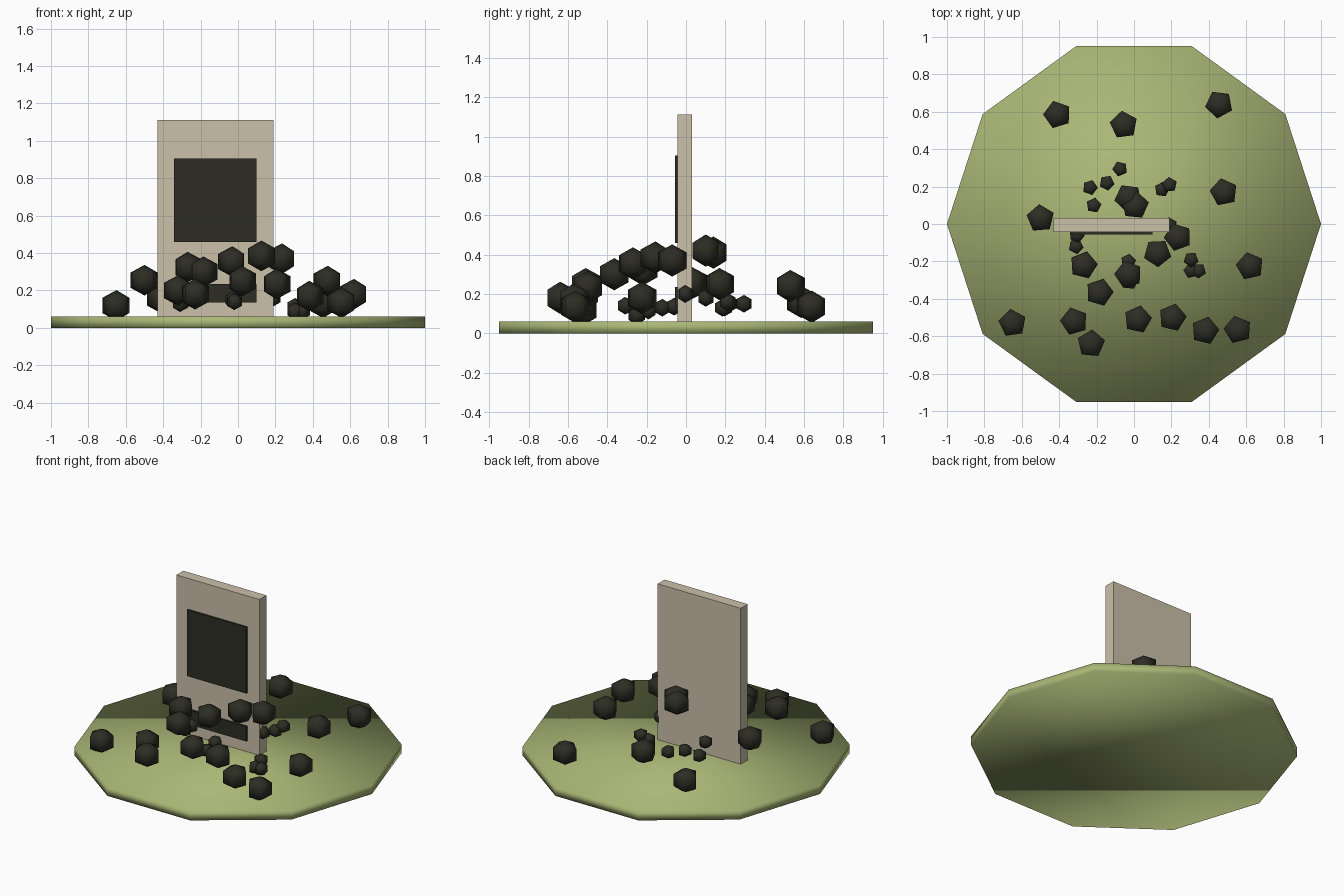
import bpy
import random

if "Cube" in bpy.data.objects:
    bpy.data.objects.remove(bpy.data.objects["Cube"])

random.seed(4)


def material(name, rgb):
    m = bpy.data.materials.new(name)
    m.diffuse_color = (*rgb, 1)
    m.use_nodes = True
    m.node_tree.nodes["Principled BSDF"].inputs["Base Color"].default_value = m.diffuse_color
    return m


GREEN = material("moss green", (0.40, 0.47, 0.18))
STONE = material("pale stone", (0.60, 0.53, 0.40))
DARK = material("dark soot", (0.026, 0.026, 0.018))


def finish(name, mat, smooth=False):
    ob = bpy.context.object
    ob.name = name
    ob.data.materials.append(mat)
    if smooth:
        bpy.ops.object.shade_smooth()
    return ob


def box(name, mat, x, y, z):
    """Box from (min, max) ranges."""
    bpy.ops.mesh.primitive_cube_add(size=1, location=[sum(r) / 2 for r in (x, y, z)])
    bpy.context.object.scale = [r[1] - r[0] for r in (x, y, z)]
    return finish(name, mat)


def pebble(name, radius, loc):
    """Five-sided ball with pointed top and bottom."""
    bpy.ops.mesh.primitive_uv_sphere_add(segments=5, ring_count=3, radius=radius,
                                         location=loc, rotation=(0, 0, random.uniform(0, 1.26)))
    bpy.context.object.scale.z = 0.93
    return finish(name, DARK, True)


# Ten-sided ground disc, softly shaded over the rim
bpy.ops.mesh.primitive_cylinder_add(vertices=10, radius=1, depth=0.06,
                                    location=(0, 0, 0.03), rotation=(0, 0, 0.314159265))
finish("ground_disc", GREEN, True)

# Upright slab with two dark panels on its front
box("slab", STONE, (-0.43, 0.19), (-0.043, 0.031), (0.03, 1.112))
box("upper_panel", DARK, (-0.342, 0.10), (-0.056, -0.04), (0.458, 0.905))
box("lower_panel", DARK, (-0.342, 0.10), (-0.056, -0.04), (0.135, 0.235))

# Large floating balls
large = [
    (-.41, .585, .16), (-.055, .53, .24), (.455, .64, .135), (.48, .17, .25),
    (-.50, .03, .255), (-.03, .14, .41), (.005, .10, .42), (-.27, -.22, .325),
    (-.185, -.365, .30), (-.03, -.27, .355), (.125, -.155, .385), (.235, -.07, .37),
    (.62, -.225, .18), (-.65, -.53, .12), (-.32, -.52, .20), (-.23, -.64, .18),
    (.02, -.51, .25), (.205, -.50, .235), (.38, -.57, .17), (.555, -.565, .135),
]
for p in large:
    pebble("large_ball", 0.088, p)

# Small balls around the slab
small = [
    (-.075, .295, .15), (-.145, .22, .15), (-.235, .195, .13), (-.215, .10, .18),
    (.15, .185, .13), (.19, .21, .16), (-.31, -.12, .13), (-.305, -.06, .135),
    (.305, -.19, .115), (.305, -.25, .09), (.345, -.25, .09), (.19, -.005, .20),
    (-.02, -.31, .14), (-.03, -.20, .15),
]
for p in small:
    pebble("small_ball", 0.048, p)
